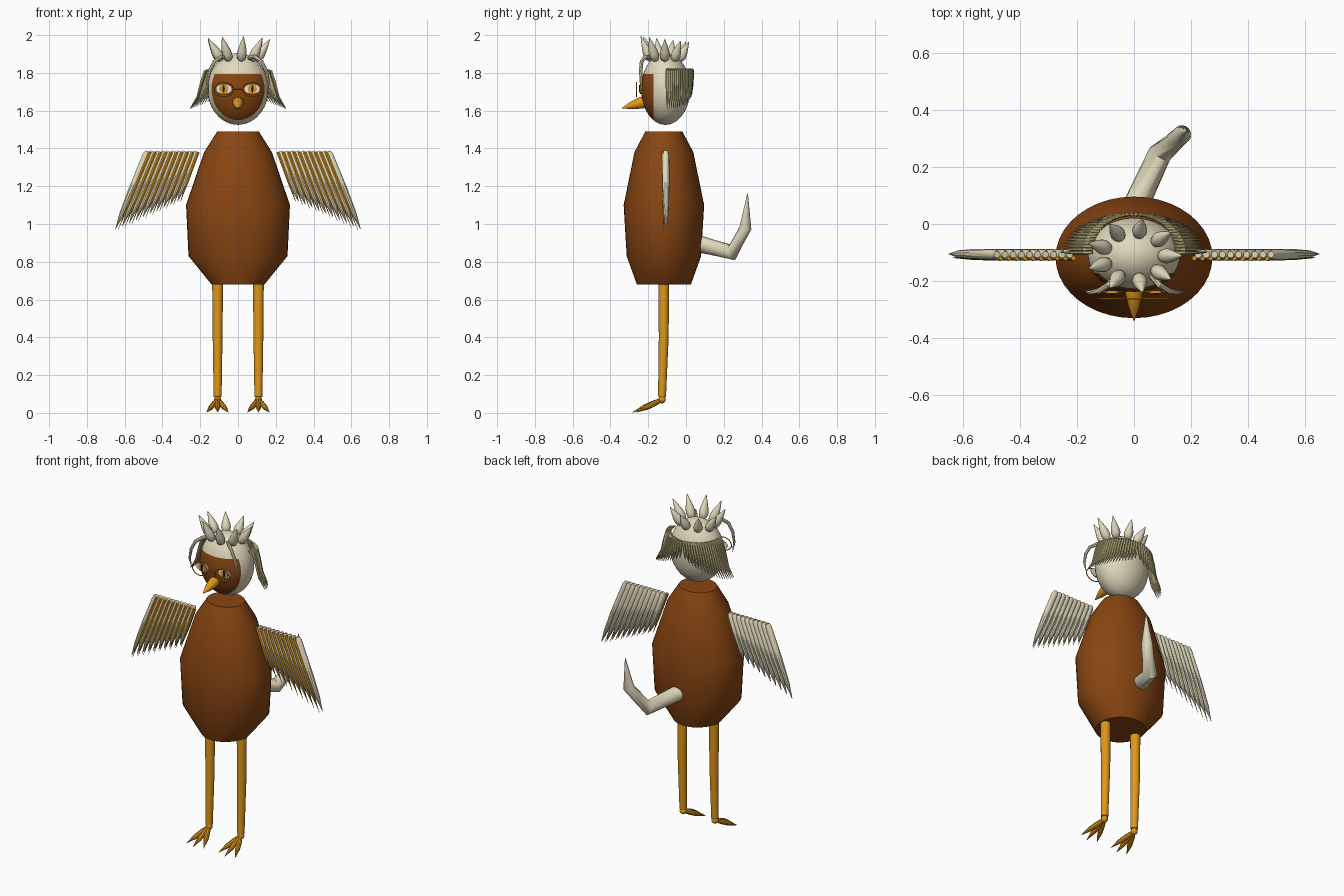
import bpy, bmesh, math
from mathutils import Vector, Matrix

if "Cube" in bpy.data.objects:
    bpy.data.objects.remove(bpy.data.objects["Cube"], do_unlink=True)


def material(name, r, g, b):
    m = bpy.data.materials.new(name)
    m.use_nodes = True
    m.diffuse_color = (r, g, b, 1)
    m.node_tree.nodes["Principled BSDF"].inputs["Base Color"].default_value = (r, g, b, 1)
    return m


BROWN = material("brown", 0.25, 0.06, 0.006)
CREAM = material("cream", 0.75, 0.69, 0.5)
GOLD = material("gold", 0.74, 0.31, 0.01)
KHAKI = material("khaki", 0.56, 0.49, 0.23)
WHITE = material("white", 0.85, 0.83, 0.78)
BLACK = material("black", 0.01, 0.01, 0.01)


def finish(name, bm, *mats, angle=35):
    """Turn a bmesh into a smooth shaded object with sharp edges kept."""
    bmesh.ops.recalc_face_normals(bm, faces=bm.faces)
    mesh = bpy.data.meshes.new(name)
    bm.to_mesh(mesh)
    bm.free()
    ob = bpy.data.objects.new(name, mesh)
    bpy.context.collection.objects.link(ob)
    for m in mats:
        mesh.materials.append(m)
    bpy.ops.object.select_all(action="DESELECT")
    ob.select_set(True)
    bpy.context.view_layer.objects.active = ob
    bpy.ops.object.shade_smooth_by_angle(angle=math.radians(angle))
    return ob


def bridge(bm, rings):
    """Skin a list of vertex rings and cap both ends."""
    n = len(rings[0])
    for a, b in zip(rings, rings[1:]):
        for i in range(n):
            j = (i + 1) % n
            bm.faces.new((a[i], a[j], b[j], b[i]))
    bm.faces.new(rings[0])
    bm.faces.new(rings[-1])


def tube(bm, points, radii, sides=10):
    """Sweep a tapering circle along a few points."""
    pts = [Vector(p) for p in points]
    d = (pts[-1] - pts[0]).normalized()
    ref = Vector((1, 0, 0)) if abs(d.x) < 0.7 else Vector((0, 1, 0))
    rings = []
    for i, (p, r) in enumerate(zip(pts, radii)):
        t = (pts[min(i + 1, len(pts) - 1)] - pts[max(i - 1, 0)]).normalized()
        u = t.cross(ref).normalized()
        v = t.cross(u)
        rings.append([bm.verts.new(p + r * (math.cos(k) * u + math.sin(k) * v))
                      for k in (math.tau * s / sides for s in range(sides))])
    bridge(bm, rings)


def spike(bm, a, b, r, sides=10, power=0.5):
    """Rounded base, swelling early, ending in a point."""
    a, b = Vector(a), Vector(b)
    steps = (0, 0.08, 0.25, 0.45, 0.7, 1)
    widths = (0.45, 0.8, 1, 0.85, power, 0.02)
    tube(bm, [a.lerp(b, t) for t in steps], [r * w for w in widths], sides)


# Body: stacked elliptical rings (z, half width, half depth)
MID = -0.117
bm = bmesh.new()
profile = [(0.68, 0.14, 0.143), (0.83, 0.262, 0.197), (1.1, 0.275, 0.213),
           (1.38, 0.18, 0.156), (1.49, 0.11, 0.098)]
bridge(bm, [[bm.verts.new((w * math.cos(k), MID + d * math.sin(k), z))
             for k in (math.tau * i / 40 for i in range(40))] for z, w, d in profile])
finish("body", bm, BROWN, angle=50)

# Head: ellipsoid with the brown face cut into its front
bm = bmesh.new()
bmesh.ops.create_uvsphere(bm, u_segments=40, v_segments=24, radius=1,
                          matrix=Matrix.Translation((0, -0.108, 1.715))
                          @ Matrix.Diagonal((0.162, 0.13, 0.19, 1)))
for co, no in (((0, -0.172, 0), (0, 1, 0)), ((0, 0, 1.795), (0, 0, 1))):
    bmesh.ops.bisect_plane(bm, geom=bm.verts[:] + bm.edges[:] + bm.faces[:],
                           plane_co=co, plane_no=no)
for f in bm.faces:
    c = f.calc_center_median()
    f.material_index = int(c.y < -0.172 and c.z < 1.795)
finish("head", bm, CREAM, BROWN)

# Crown of pointed feathers
bm = bmesh.new()
for i in range(9):
    k = math.tau * (i + 0.25) / 9 - math.pi / 2
    c, s = math.cos(k), math.sin(k)
    spike(bm, (0.095 * c, -0.112 + 0.075 * s, 1.865),
          (0.17 * c, -0.112 + 0.13 * s, 1.98 - 0.015 * s), 0.027, 12)
finish("crown", bm, CREAM)

# Curved plumes framing the face
bm = bmesh.new()
for s in (1, -1):
    tube(bm, [(s * 0.06, -0.18, 1.88), (s * 0.09, -0.215, 1.885), (s * 0.125, -0.235, 1.86),
              (s * 0.15, -0.24, 1.81), (s * 0.162, -0.238, 1.75), (s * 0.155, -0.23, 1.69)],
         (0.012, 0.011, 0.01, 0.009, 0.007, 0.001), 8)
finish("face_plumes", bm, CREAM)

# Hanging strands round the back of the head, longer at the sides
bm = bmesh.new()
COUNT = 38
for i in range(COUNT):
    k = math.pi * i / (COUNT - 1)
    c, s = math.cos(k), math.sin(k)
    side = math.copysign(abs(c) ** 0.7, c)
    length = 0.09 + 0.12 * abs(c) ** 0.6
    root = Vector((0.145 * c, -0.1 + 0.112 * s, 1.82))
    path = [root + Vector((side * out, 0.022 * s, -length * drop))
            for out, drop in ((0, 0), (0.03, 0.05), (0.05, 0.35), (0.07, 0.7), (0.11, 1))]
    tube(bm, path, (0.005, 0.008, 0.008, 0.006, 0.001), 6)
finish("head_strands", bm, KHAKI)


def disc(name, x, y, z, rx, rz, mat):
    """Thin oval plate facing the front."""
    bm = bmesh.new()
    bmesh.ops.create_cone(bm, cap_ends=True, segments=24, radius1=1, radius2=1, depth=1,
                          matrix=Matrix.Translation((x, y, z))
                          @ Matrix.Diagonal((rx, 0.004, rz, 1))
                          @ Matrix.Rotation(math.pi / 2, 4, "X"))
    return finish(name, bm, mat)


# Eyes and thin oval spectacles
for s, side in ((1, "left"), (-1, "right")):
    x = s * 0.076
    disc(side + "_eye", x, -0.236, 1.715, 0.042, 0.027, WHITE)
    disc(side + "_iris", x, -0.241, 1.715, 0.024, 0.026, GOLD)
    disc(side + "_pupil", x, -0.246, 1.715, 0.006, 0.02, BLACK)
    bm = bmesh.new()
    ring = [(x + 0.05 * math.cos(k), -0.262, 1.712 + 0.038 * math.sin(k))
            for k in (math.tau * i / 28 for i in range(29))]
    for a, b in zip(ring, ring[1:]):
        tube(bm, (a, b), (0.003, 0.003), 6)
    if s > 0:
        tube(bm, ((-0.026, -0.262, 1.715), (0.026, -0.262, 1.715)), (0.003, 0.003), 6)
    finish(side + "_spectacle_rim", bm, GOLD)

# Beak
bm = bmesh.new()
tube(bm, ((0, -0.215, 1.645), (0, -0.245, 1.64), (0, -0.29, 1.627), (0, -0.34, 1.613)),
     (0.03, 0.03, 0.02, 0.001), 12)
finish("beak", bm, GOLD)

# Wings, legs and feet on both sides
FEATHERS = 10
for s, side in ((1, "left"), (-1, "right")):
    feathers, shafts = bmesh.new(), bmesh.new()
    for i in range(FEATHERS):
        t = i / (FEATHERS - 1)
        root = Vector((s * (0.225 + 0.255 * t), -0.107, 1.385))
        tip = Vector((s * (0.32 + 0.33 * t), -0.105, 1.12 - 0.15 * t))
        tube(feathers, [root.lerp(tip, q) for q in (0, 0.05, 0.5, 0.8, 1)],
             (0.012, 0.018, 0.018, 0.013, 0.001), 10)
        shift = Vector((s * -0.014, -0.013, -0.004))
        tube(shafts, [root + shift, root.lerp(tip, 0.6) + shift, tip + shift],
             (0.009, 0.007, 0.001), 6)
    finish(side + "_wing_feathers", feathers, CREAM)
    finish(side + "_wing_shafts", shafts, GOLD)

    x = s * 0.108
    ankle = Vector((x, -0.127, 0.07))
    bm = bmesh.new()
    tube(bm, ((x, -0.118, 0.72), (x, -0.118, 0.4), (x, -0.127, 0.085)), (0.029, 0.026, 0.021), 16)
    finish(side + "_leg", bm, GOLD)
    bm = bmesh.new()
    bmesh.ops.create_uvsphere(bm, u_segments=14, v_segments=8, radius=0.02,
                              matrix=Matrix.Translation(ankle))
    for spread in (-0.058, 0, 0.058):
        reach = 0.155 if spread == 0 else 0.135
        tube(bm, [ankle + Vector((spread * q, -reach * q, -0.067 * q)) for q in (0, 0.3, 0.6, 1)],
             (0.01, 0.015, 0.014, 0.001), 10)
    finish(side + "_foot", bm, GOLD)

# Tail sweeping back, sideways and up
bm = bmesh.new()
tube(bm, ((0, 0.05, 0.9), (0.09, 0.245, 0.85), (0.17, 0.315, 0.98), (0.185, 0.326, 1.16)),
     (0.046, 0.042, 0.032, 0.002), 16)
finish("tail", bm, CREAM, angle=60)
